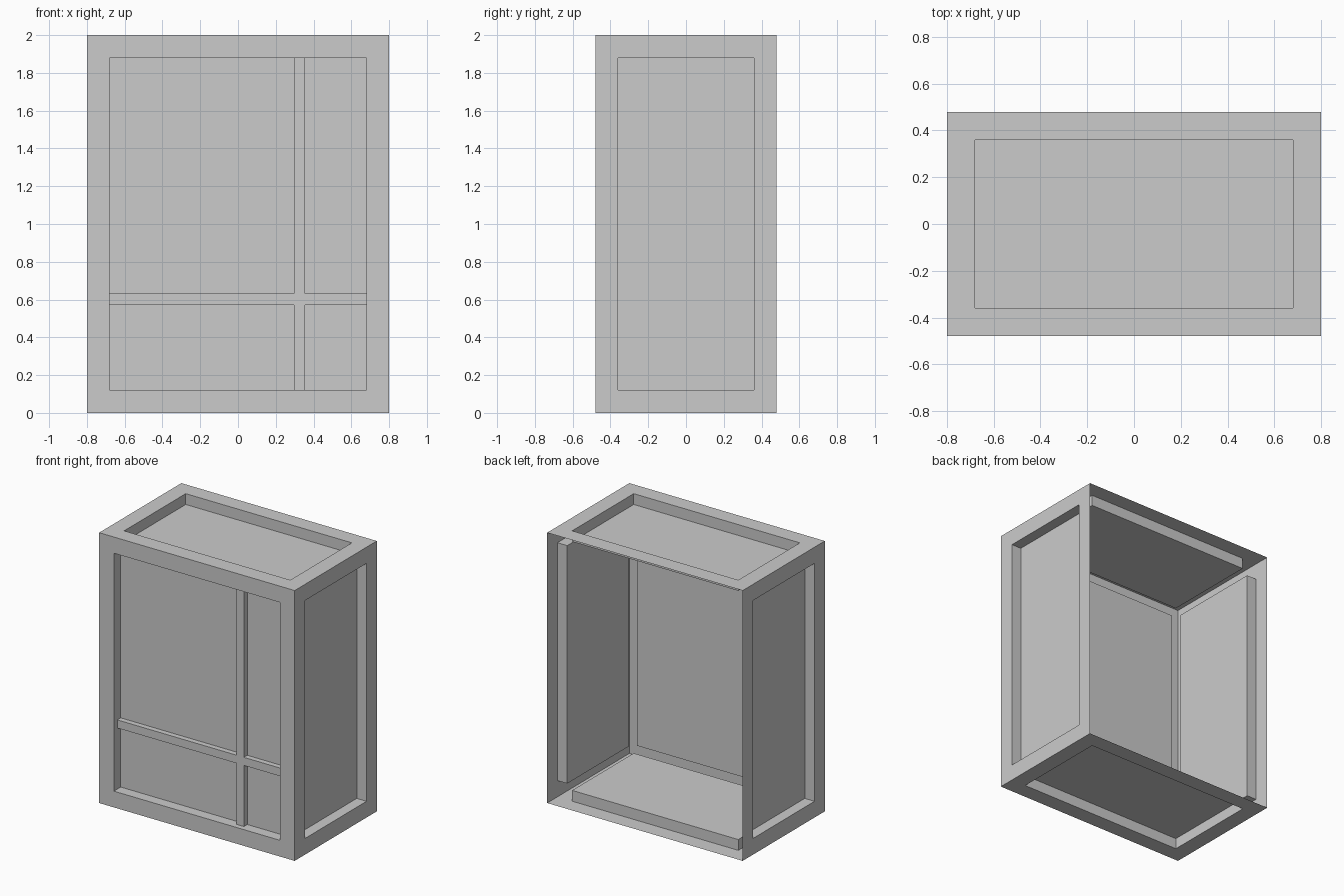
import bpy
import bmesh
from mathutils import Matrix, Vector

if "Cube" in bpy.data.objects:
    bpy.data.objects.remove(bpy.data.objects["Cube"])

W, D, H = 1.6, 0.96, 2.0
RIM, DEPTH = 0.12, 0.08      # frame width and panel recess
BAR, BAR_OUT = 0.06, 0.04    # divider width and projection


def finish(bm, name):
    mesh = bpy.data.meshes.new(name)
    bm.to_mesh(mesh)
    bm.free()
    ob = bpy.data.objects.new(name, mesh)
    bpy.context.collection.objects.link(ob)
    return ob


def box(lo, hi):
    lo, hi = Vector(lo), Vector(hi)
    bm = bmesh.new()
    bmesh.ops.create_cube(bm, size=1, matrix=Matrix.Translation((lo + hi) / 2)
                          @ Matrix.Diagonal((*(hi - lo), 1)))
    bm.normal_update()
    return bm


def drop(bm, *directions):
    faces = [f for f in bm.faces
             if any(f.normal.dot(Vector(d)) > 0.9 for d in directions)]
    bmesh.ops.delete(bm, geom=faces, context='FACES')


# Open-backed shell: every remaining side is a frame with a recessed panel
bm = box((-W / 2, -D / 2, 0), (W / 2, D / 2, H))
drop(bm, (0, 1, 0))
panels = list(bm.faces)
bmesh.ops.inset_individual(bm, faces=panels, thickness=RIM, use_even_offset=True)
bm.normal_update()
for face in bmesh.ops.extrude_discrete_faces(bm, faces=panels)["faces"]:
    face.normal_update()
    bmesh.ops.translate(bm, verts=face.verts, vec=-face.normal * DEPTH)
finish(bm, "cabinet_shell")

# Divider bars standing on the front panel, open where they touch it
y1 = -D / 2 + DEPTH
y0 = y1 - BAR_OUT
bx, bz = 0.326, 0.602
left, right = bx - BAR / 2, bx + BAR / 2
inner = W / 2 - RIM

bm = box((left, y0, RIM), (right, y1, H - RIM))
drop(bm, (0, 1, 0), (0, 0, 1), (0, 0, -1))
finish(bm, "vertical_divider")

for side, a, b in (("left", -inner, left), ("right", right, inner)):
    bm = box((a, y0, bz - BAR / 2), (b, y1, bz + BAR / 2))
    drop(bm, (0, 1, 0), (1, 0, 0), (-1, 0, 0))
    finish(bm, side + "_horizontal_divider")
